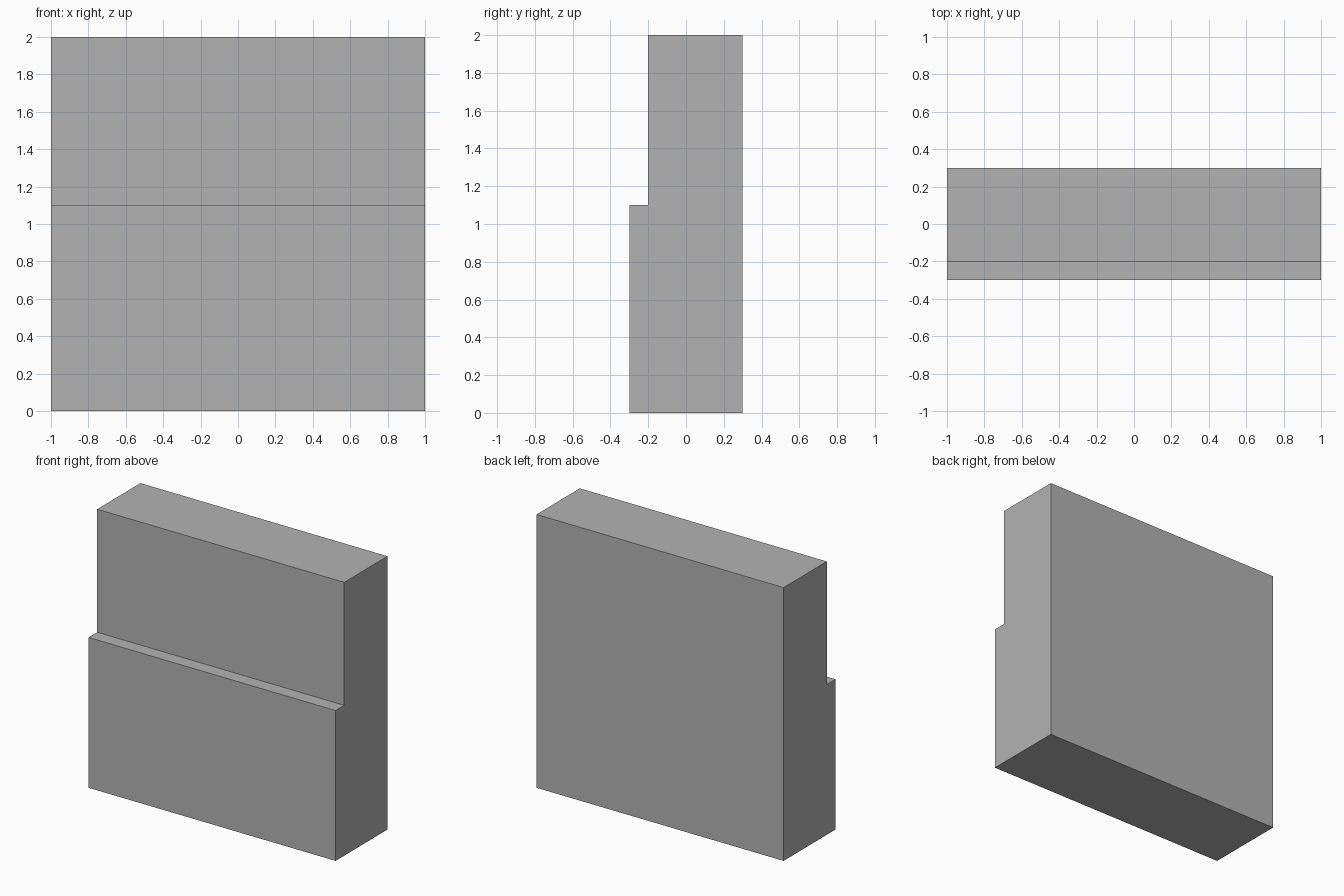
import bpy
import bmesh
from mathutils import Vector

# Remove the default cube
cube = bpy.data.objects.get("Cube")
if cube:
    bpy.data.objects.remove(cube, do_unlink=True)

# Plain grey material
grey = bpy.data.materials.new("plain_grey")
grey.use_nodes = True
colour = (0.45, 0.45, 0.45, 1)
grey.diffuse_color = colour
grey.node_tree.nodes["Principled BSDF"].inputs["Base Color"].default_value = colour

# Stepped side profile (y, z), extruded across the full width
WIDTH = 2.0
profile = [(-0.3, 0), (0.3, 0), (0.3, 2), (-0.2, 2), (-0.2, 1.1), (-0.3, 1.1)]

bm = bmesh.new()
side = bm.faces.new([bm.verts.new((-WIDTH / 2, y, z)) for y, z in profile])
result = bmesh.ops.extrude_face_region(bm, geom=[side])
moved = [v for v in result["geom"] if isinstance(v, bmesh.types.BMVert)]
bmesh.ops.translate(bm, verts=moved, vec=Vector((WIDTH, 0, 0)))
# The starting face stays as the other end cap when it is still present
bmesh.ops.holes_fill(bm, edges=[e for e in bm.edges if e.is_boundary], sides=0)
bmesh.ops.recalc_face_normals(bm, faces=bm.faces)

mesh = bpy.data.meshes.new("stepped_wall")
bm.to_mesh(mesh)
bm.free()
mesh.materials.append(grey)
wall = bpy.data.objects.new("stepped_wall", mesh)
bpy.context.collection.objects.link(wall)
